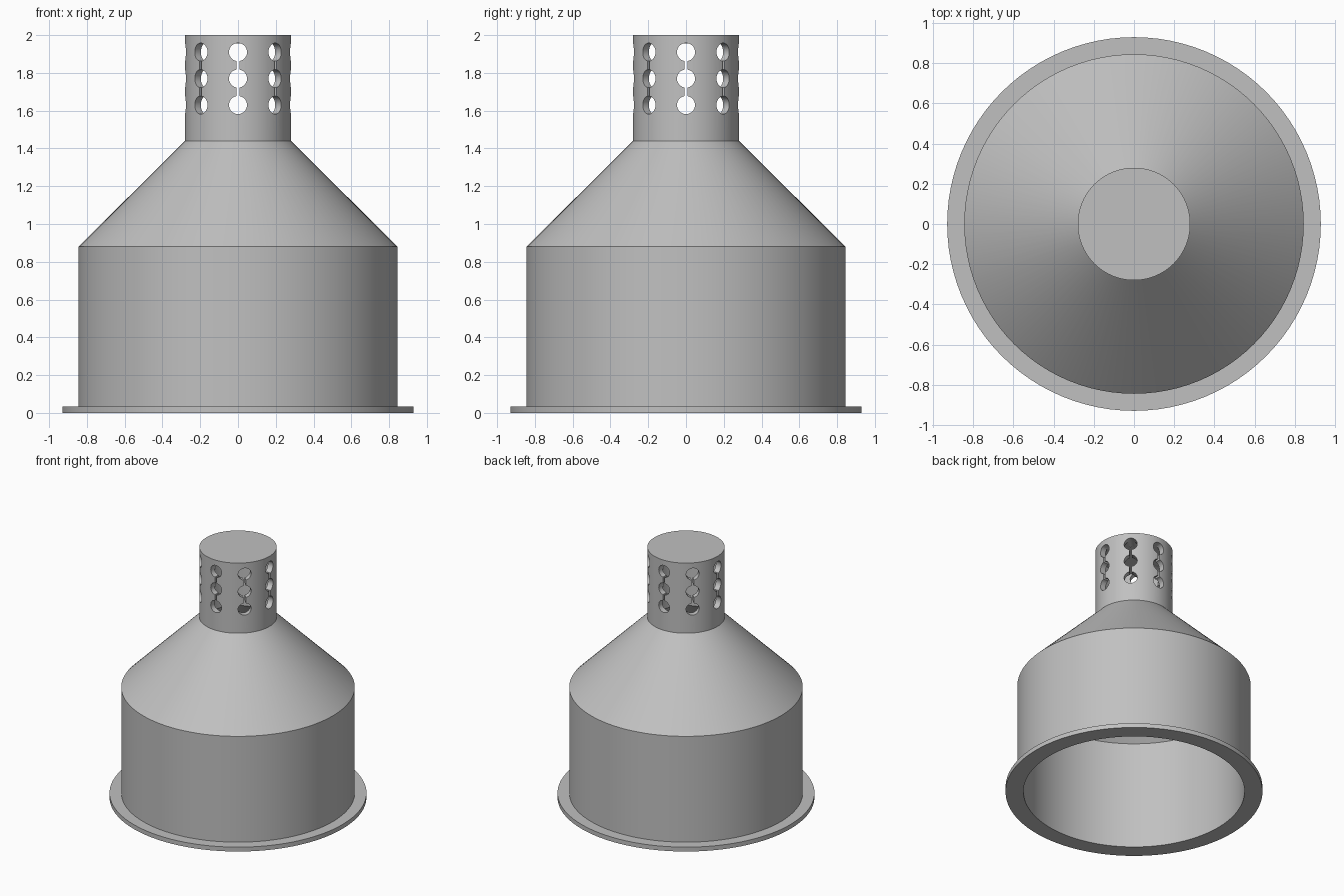
import bpy, bmesh, math
from mathutils import Vector, Matrix

SEGMENTS = 96
WALL = 0.045

cube = bpy.data.objects.get("Cube")
if cube:
    bpy.data.objects.remove(cube, do_unlink=True)

grey = bpy.data.materials.new("plain grey")
grey.use_nodes = True
colour = (0.53, 0.53, 0.53, 1)
grey.diffuse_color = colour
grey.node_tree.nodes["Principled BSDF"].inputs["Base Color"].default_value = colour


def add_object(name, bm):
    bmesh.ops.recalc_face_normals(bm, faces=bm.faces[:])
    mesh = bpy.data.meshes.new(name)
    bm.to_mesh(mesh)
    bm.free()
    mesh.materials.append(grey)
    obj = bpy.data.objects.new(name, mesh)
    bpy.context.collection.objects.link(obj)
    return obj


def revolve(name, profile, closed):
    """Spin an (r, z) profile around the z axis."""
    bm = bmesh.new()
    verts = [bm.verts.new((r, 0, z)) for r, z in profile]
    edges = [bm.edges.new(pair) for pair in zip(verts, verts[1:])]
    if closed:
        edges.append(bm.edges.new((verts[-1], verts[0])))
    bmesh.ops.spin(bm, geom=verts + edges, cent=(0, 0, 0), axis=(0, 0, 1),
                   angle=math.tau, steps=SEGMENTS, use_merge=True)
    bmesh.ops.remove_doubles(bm, verts=bm.verts[:], dist=1e-5)
    return add_object(name, bm)


def smooth(obj):
    bpy.ops.object.select_all(action="DESELECT")
    obj.select_set(True)
    bpy.context.view_layer.objects.active = obj
    bpy.ops.object.shade_smooth_by_angle(angle=math.radians(30))


# Flat mounting ring at the base
flange = revolve("base_flange", [(0.80, 0), (0.93, 0), (0.93, 0.035), (0.80, 0.035)], True)

# Hollow shell: drum, sloping shoulder and capped neck with an even wall
R, NECK, SHOULDER, NECK_Z, TOP = 0.845, 0.28, 0.88, 1.44, 2.0
drop = WALL * math.tan(math.radians(22.5))
shell = revolve("hollow_housing", [
    (0, TOP), (NECK, TOP), (NECK, NECK_Z), (R, SHOULDER), (R, 0.035),
    (R - WALL, 0.035), (R - WALL, SHOULDER - drop),
    (NECK - WALL, NECK_Z - drop), (NECK - WALL, TOP - WALL), (0, TOP - WALL)], False)

# Vent outline: three round holes joined by a narrow slot
HOLE, SLOT = 0.048, 0.008
start = math.asin(SLOT / HOLE)
side = []
for i, z in enumerate((1.63, 1.77, 1.91)):
    a0 = 0 if i == 0 else start
    a1 = math.pi if i == 2 else math.pi - start
    for k in range(13):
        a = a0 + (a1 - a0) * k / 12
        side.append((HOLE * math.sin(a), z - HOLE * math.cos(a)))
outline = side + [(-x, z) for x, z in reversed(side[1:-1])]

# Radial cutters, one for each of the eight vents
bm = bmesh.new()
for i in range(8):
    turn = Matrix.Rotation(math.tau * i / 8, 3, "Z")
    face = bm.faces.new([bm.verts.new(turn @ Vector((x, -0.16, z))) for x, z in outline])
    pulled = bmesh.ops.extrude_face_region(bm, geom=[face], use_keep_orig=True)
    tips = [v for v in pulled["geom"] if isinstance(v, bmesh.types.BMVert)]
    bmesh.ops.translate(bm, verts=tips, vec=turn @ Vector((0, -0.2, 0)))
cutter = add_object("vent_cutter", bm)
cutter.hide_render = True

cut = shell.modifiers.new("vents", "BOOLEAN")
cut.operation = "DIFFERENCE"
cut.solver = "EXACT"
cut.object = cutter
bpy.context.view_layer.objects.active = shell
bpy.ops.object.modifier_apply(modifier=cut.name)
bpy.data.objects.remove(cutter, do_unlink=True)

for part in (flange, shell):
    smooth(part)
